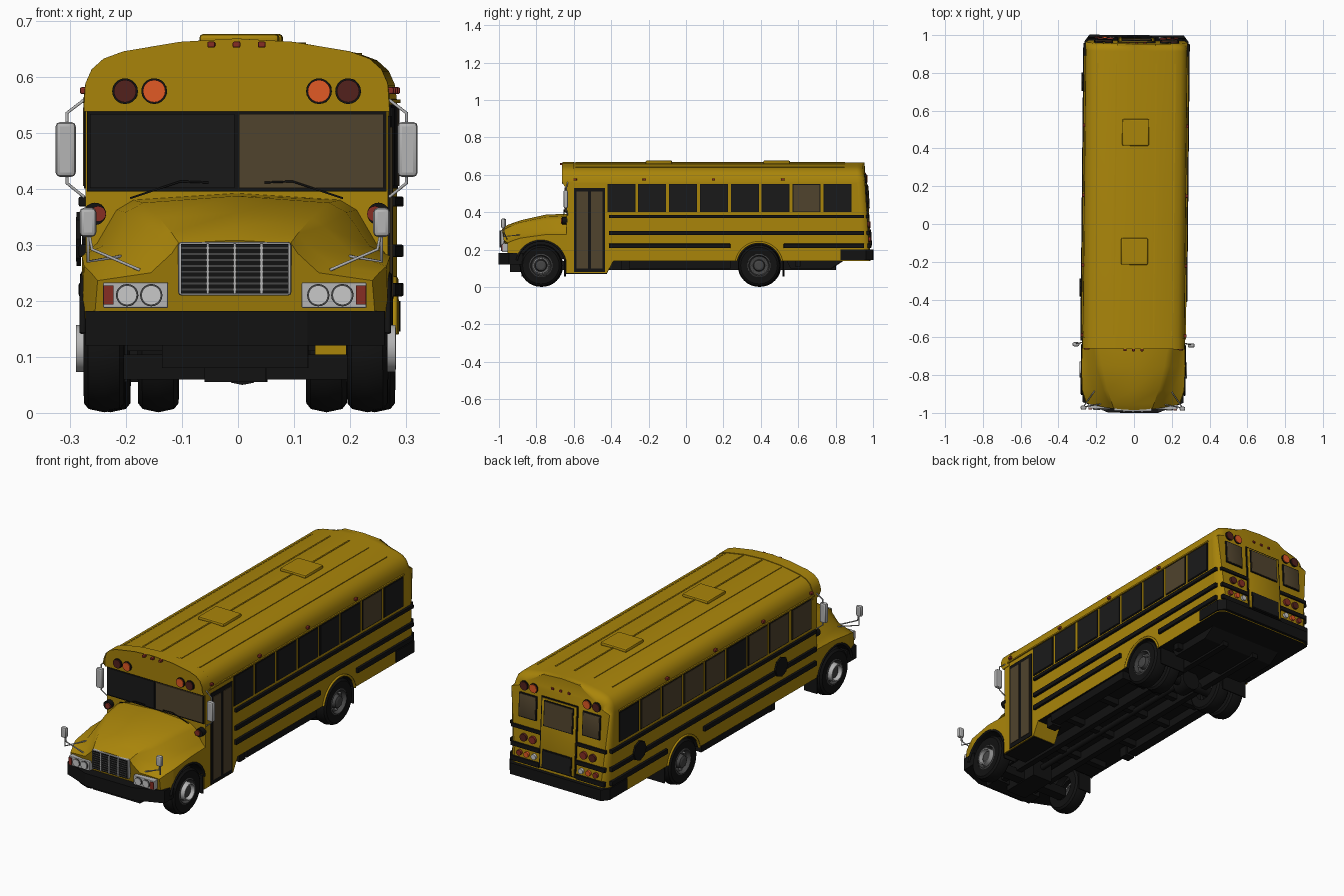
import bpy, bmesh, math
from mathutils import Matrix, Vector

old = bpy.data.objects.get("Cube")
if old:
    bpy.data.objects.remove(old)

# The whole vehicle stands very slightly turned about z
TURN = Matrix.Translation((0.004, 0, 0)) @ Matrix.Rotation(-0.01, 4, 'Z')
COLOURS = dict(
    yellow=(0.4, 0.235, 0.003), black=(0.006, 0.006, 0.006), dark_glass=(0.01, 0.01, 0.01),
    bronze_glass=(0.08, 0.056, 0.026), light_grey=(0.46, 0.46, 0.46), steel=(0.06, 0.06, 0.06),
    red=(0.24, 0.026, 0.017), orange=(0.75, 0.1, 0.018), maroon=(0.085, 0.015, 0.012),
    white_lens=(0.58, 0.58, 0.58))
MATS = {}
for key, rgb in COLOURS.items():
    m = bpy.data.materials.new(key)
    m.use_nodes = True
    m.diffuse_color = (*rgb, 1)
    m.node_tree.nodes["Principled BSDF"].inputs["Base Color"].default_value = (*rgb, 1)
    MATS[key] = m


def finish(name, bm, *mats):
    """Smooth curved faces, keep flat walls flat and creases sharp."""
    bmesh.ops.recalc_face_normals(bm, faces=bm.faces)
    bm.normal_update()
    for f in bm.faces:
        f.smooth = max(abs(c) for c in f.normal) < 0.999
    for e in bm.edges:
        e.smooth = e.calc_face_angle(0) < math.radians(35)
    bm.transform(TURN)
    me = bpy.data.meshes.new(name)
    bm.to_mesh(me)
    bm.free()
    for k in mats:
        me.materials.append(MATS[k])
    ob = bpy.data.objects.new(name, me)
    bpy.context.collection.objects.link(ob)
    return ob


def box(name, centre, size, mat, bevel=0, lean=0):
    bm = bmesh.new()
    bmesh.ops.create_cube(bm, size=1)
    bm.transform(Matrix.Diagonal((*size, 1)))
    if bevel:
        bmesh.ops.bevel(bm, geom=bm.edges[:], offset=bevel, segments=2, profile=0.5, affect='EDGES')
    bm.transform(Matrix.Translation(centre) @ Matrix.Rotation(lean, 4, 'X'))
    return finish(name, bm, mat)


def disc(name, centre, r, depth, axis, mat, seg=20):
    bm = bmesh.new()
    bmesh.ops.create_cone(bm, cap_ends=True, segments=seg, radius1=r, radius2=r, depth=depth)
    turn = Matrix.Rotation(math.pi / 2, 4, {'x': 'Y', 'y': 'X'}[axis])
    bm.transform(Matrix.Translation(centre) @ turn)
    return finish(name, bm, mat)


def prism(name, pts, axis, a, b, mat):
    put = {'x': lambda p, t: (t, *p), 'z': lambda p, t: (*p, t)}[axis]
    bm = bmesh.new()
    face = bm.faces.new([bm.verts.new(put(p, a)) for p in pts])
    ext = bmesh.ops.extrude_face_region(bm, geom=[face])["geom"]
    move = Vector(put((0, 0), b - a))
    bmesh.ops.translate(bm, verts=[v for v in ext if isinstance(v, bmesh.types.BMVert)], vec=move)
    return finish(name, bm, mat)


def loft(sections):
    """Half profiles (x, z) at each y, mirrored and skinned into a closed solid."""
    bm = bmesh.new()
    rings = []
    for y, half in sections:
        ring = half + [(-x, z) for x, z in reversed(half) if x > 0]
        rings.append([bm.verts.new((x, y, z)) for x, z in ring])
    n = len(rings[0])
    for r0, r1 in zip(rings, rings[1:]):
        for i in range(n):
            bm.faces.new((r0[i], r0[(i + 1) % n], r1[(i + 1) % n], r1[i]))
    return bm, bm.faces.new(rings[0]), bm.faces.new(rings[-1])


def tube(name, pts, r, mat):
    cu = bpy.data.curves.new(name, 'CURVE')
    cu.dimensions, cu.bevel_depth, cu.bevel_resolution = '3D', r, 1
    sp = cu.splines.new('POLY')
    sp.points.add(len(pts) - 1)
    for p, q in zip(sp.points, pts):
        p.co = (*q, 1)
    cu.materials.append(MATS[mat])
    ob = bpy.data.objects.new(name, cu)
    ob.matrix_world = TURN
    bpy.context.collection.objects.link(ob)


def lathe(name, profile, centre, side, mat, steps=32):
    bm = bmesh.new()
    vs = [bm.verts.new((side * t, 0, r)) for r, t in profile]
    es = [bm.edges.new(p) for p in zip(vs, vs[1:])]
    bmesh.ops.spin(bm, geom=vs + es, cent=(0, 0, 0), axis=(1, 0, 0), angle=2 * math.pi, steps=steps)
    bmesh.ops.remove_doubles(bm, verts=bm.verts, dist=1e-5)
    bm.transform(Matrix.Translation(centre))
    finish(name, bm, mat)


def cut_arches(ob, y, radius):
    for s in (1, -1):
        cutter = disc("wheel_arch_cutter", (s * 0.23, y, 0.115), radius, 0.25, 'x', "black", 32)
        for p in cutter.data.polygons:
            p.material_index = 1
        cutter.data.materials.append(MATS["black"])
        cutter.hide_render = True
        cutter.hide_viewport = True
        mod = ob.modifiers.new("arch", 'BOOLEAN')
        mod.object, mod.operation, mod.solver = cutter, 'DIFFERENCE', 'EXACT'


FRONT, REAR, ZW = -0.773, 0.393, 0.115
ROOF = [(0.27, 0.56), (0.267, 0.585), (0.256, 0.61), (0.235, 0.629), (0.2, 0.642), (0.1, 0.659), (0, 0.665)]

# Passenger body with rounded, leaning rear
bm, _, back = loft([(-0.635, [(0.27, 0.14)] + ROOF), (0.985, [(0.27, 0.14)] + ROOF)])
edges = [e for e in back.edges if max(v.co.z for v in e.verts) > 0.15]
bmesh.ops.bevel(bm, geom=edges, offset=0.04, segments=5, profile=0.5, affect='EDGES')
for v in bm.verts:
    if v.co.y > 0.9:
        v.co.y -= 0.06 * (v.co.z - 0.14)
for f in bm.faces:
    f.material_index = int(max(v.co.z for v in f.verts) < 0.15)
cut_arches(finish("body", bm, "yellow", "black"), REAR, 0.122)

# Front roof cap: rounded brow around a recessed lamp panel
cap = [(x * 1.01, z + 0.003) for x, z in [(0.27, 0.535)] + ROOF]
bm, face, _ = loft([(-0.67, cap), (-0.6, cap)])
rim_edges = [e for e in face.edges if max(v.co.z for v in e.verts) > 0.54]
bmesh.ops.inset_region(bm, faces=[face], thickness=0.024)
for v in face.verts:
    v.co.y += 0.02
    if v.co.z < 0.57:
        v.co.z = 0.54
bmesh.ops.bevel(bm, geom=rim_edges, offset=0.009, segments=3, profile=0.5, affect='EDGES')
for v in bm.verts:
    if v.co.y < -0.62 and v.co.z < 0.56:
        v.co.y = max(v.co.y, -0.647)
finish("front_roof_cap", bm, "yellow")

# Hood and fenders
hood_sections = [
    (-0.63, [(.27, .15), (.27, .28), (.25, .302), (.215, .362), (.185, .38), (0, .392)]),
    (-0.75, [(.275, .15), (.275, .28), (.238, .298), (.197, .358), (.165, .375), (0, .387)]),
    (-0.88, [(.273, .15), (.27, .262), (.21, .281), (.157, .333), (.135, .347), (0, .358)]),
    (-0.955, [(.262, .17), (.257, .25), (.175, .263), (.127, .3), (.112, .32), (0, .332)]),
    (-0.985, [(.25, .175), (.245, .236), (.15, .25), (.112, .285), (.1, .303), (0, .308)])]
bm, _, _ = loft(hood_sections)
for v in bm.verts:
    if v.co.y < -0.9:
        v.co.y += 0.04 * (v.co.x / 0.27) ** 2
for f in bm.faces:
    f.material_index = int(max(v.co.z for v in f.verts) < 0.18)
cut_arches(finish("hood", bm, "yellow", "black"), FRONT, 0.128)

# Roof ribs, hatches and marker lamps
for x, z in ((0, .665), (.105, .658), (-.105, .658), (.205, .64), (-.205, .64)):
    box("roof_rib", (x, 0.13, z), (0.007, 1.44, 0.005), "yellow")
for y in (-0.145, 0.485):
    box("roof_hatch", (0, y, 0.667), (0.142, 0.142, 0.018), "yellow", 0.007)
for x in (-0.045, 0, 0.045):
    box("front_marker", (x, -0.664, 0.657), (0.014, 0.02, 0.011), "red", 0.003)
    box("rear_marker", (x, 0.955, 0.605), (0.014, 0.016, 0.011), "red", 0.003)

# Windshield and wipers
box("windshield_gasket", (0, -0.637, 0.467), (0.534, 0.008, 0.144), "black")
for s, glass in ((-1, "dark_glass"), (1, "bronze_glass")):
    box("windshield", (s * 0.133, -0.642, 0.467), (0.258, 0.008, 0.132), glass)
    tube("wiper", [(s * .19, -.652, .383), (s * .1, -.653, .413), (s * .05, -.653, .411)], .002, "black")

# Grille
box("grille_frame", (0, -0.981, 0.257), (0.202, 0.02, 0.096), "light_grey", 0.006)
box("grille_back", (0, -0.99, 0.257), (0.192, 0.006, 0.088), "black")
for i in range(8):
    box("grille_slat", (0, -0.992, 0.22 + i * 0.0106), (0.19, 0.006, 0.0035), "steel")
for x in (-0.048, 0, 0.048):
    box("grille_bar", (x, -0.993, 0.257), (0.005, 0.008, 0.09), "light_grey")

# Front bumper and plate
prism("front_bumper", [(.267, -.87), (.267, -.945), (.13, -1), (-.13, -1), (-.267, -.945), (-.267, -.87)],
      'z', 0.12, 0.182, "black")
box("bumper_plate", (0, -0.995, 0.133), (0.13, 0.01, 0.022), "black")
box("front_crossmember", (0, -0.9, 0.1), (0.26, 0.08, 0.04), "black")

PITCH = 0.165
PANES = {1: "ddddddbd", -1: "bbdbbbbd"}
for s in (1, -1):
    # Lamps on the front
    box("headlight_bezel", (s * 0.177, -0.965, 0.21), (0.116, 0.03, 0.046), "light_grey", 0.003)
    for x in (0.149, 0.192):
        disc("headlight_ring", (s * x, -0.98, 0.21), 0.02, 0.006, 'y', "steel")
        disc("headlight", (s * x, -0.982, 0.21), 0.0175, 0.008, 'y', "white_lens")
    box("front_side_lamp", (s * 0.225, -0.98, 0.21), (0.018, 0.008, 0.034), "red")
    for x, mat in ((0.147, "orange"), (0.199, "maroon")):
        for tag, y, z in (("front", -0.651, 0.574), ("rear", 0.958, 0.58)):
            disc(tag + "_warning_ring", (s * x, y, z), 0.023, 0.012, 'y', "black")
            disc(tag + "_warning_lamp", (s * x, y, z), 0.02, 0.02, 'y', mat)
    disc("turn_lamp_housing", (s * 0.253, -0.645, 0.355), 0.02, 0.03, 'y', "black")
    disc("turn_lamp", (s * 0.247, -0.66, 0.355), 0.014, 0.012, 'y', "red")

    # Mirrors
    box("side_mirror", (s * 0.305, -0.64, 0.47), (0.036, 0.022, 0.098), "light_grey", 0.008)
    tube("side_mirror_arm", [(s * .27, -.63, .56), (s * .303, -.635, .535), (s * .303, -.635, .41),
                             (s * .272, -.63, .385)], .003, "light_grey")
    box("cross_mirror", (s * 0.262, -0.975, 0.34), (0.03, 0.022, 0.052), "light_grey", 0.008)
    tube("cross_mirror_arm", [(s * .17, -.955, .255), (s * .255, -.97, .292), (s * .262, -.97, .33)], .003, "light_grey")
    tube("cross_mirror_brace", [(s * .2, -.88, .28), (s * .262, -.97, .27), (s * .262, -.97, .33)], .003, "light_grey")

    # Side windows
    for i, code in enumerate(PANES[s]):
        y = -0.343 + PITCH * i
        box("window_frame", (s * 0.27, y, 0.475), (0.006, 0.15, 0.15), "black")
        box("side_window", (s * 0.271, y, 0.475), (0.008, 0.14, 0.14),
            "dark_glass" if code == "d" else "bronze_glass")

    # Rub rails, drip rail and side markers
    start = -0.41 if s > 0 else -0.62
    for z, h, spans in ((.377, .018, ((start, .955),)), (.289, .022, ((start, .955),)),
                        (.22, .024, ((start, .24), (.525, .955)))):
        for a, b in spans:
            box("rub_rail", (s * 0.273, (a + b) / 2, z), (0.018, b - a, h), "black", 0.003)
        box("rear_rub_rail", (s * 0.18, 0.985 - 0.06 * (z - 0.14), z), (0.16, 0.016, h), "black", 0.003)
    box("drip_rail", (s * 0.272, 0.14, 0.556), (0.01, 1.5, 0.007), "yellow")
    for y in (-0.59, -0.22, 0.15, 0.52):
        box("side_marker", (s * 0.272, y, 0.575), (0.016, 0.018, 0.012), "red", 0.003)

    # Wheel arch trims
    for y, r in ((FRONT, 0.132), (REAR, 0.124)):
        arc = [math.radians(12 + 6.5 * k) for k in range(25)]
        tube("arch_trim", [(s * .272, y + r * math.cos(a), ZW + r * math.sin(a)) for a in arc], .006,
             "yellow" if y > 0 else "black")

    # Wheels: single front, double rear
    tyre = [(.06, -.036), (.098, -.036), (.108, -.028), (.114, 0), (.108, .028), (.098, .036), (.062, .034), (.058, .0)]
    rim = [(.063, .033), (.056, .036), (.05, .015), (.032, .012), (.028, .034), (.018, .038), (0, .038)]
    for name, x, y in (("front", .235, FRONT), ("rear", .236, REAR), ("rear_inner", .15, REAR)):
        lathe(name + "_tyre", tyre, (s * x, y, ZW), s, "black")
        lathe(name + "_rim", rim, (s * x, y, ZW), s, "steel", 24)
        for k in range(8):
            a = k * math.pi / 4
            disc("wheel_nut", (s * (x + .018), y + .041 * math.cos(a), ZW + .041 * math.sin(a)), .004, .012, 'x', "light_grey", 6)
    lathe("front_hub_ring", [(.043, .012), (.042, .05), (.036, .05), (.034, .012)], (s * .235, FRONT, ZW), s, "light_grey")

    # Rear windows and tail lamps
    box("rear_window_frame", (s * 0.175, 0.962, 0.485), (0.1, 0.016, 0.12), "black", 0.004, 0.06)
    box("rear_window", (s * 0.175, 0.963, 0.485), (0.09, 0.018, 0.11), "bronze_glass", 0.004, 0.06)
    for x, mat in ((0.14, "red"), (0.19, "maroon")):
        disc("brake_lamp", (s * x, 0.975, 0.333), 0.018, 0.02, 'y', mat)
    for x, mat in ((0.13, "white_lens"), (0.17, "orange"), (0.21, "red")):
        disc("tail_lamp", (s * x, 0.98, 0.255), 0.013, 0.02, 'y', mat)

    # Chassis rails, mud flaps and side boxes
    box("chassis_rail", (s * 0.09, -0.05, 0.115), (0.03, 1.7, 0.05), "black")
    box("side_sill", (s * 0.235, -0.03, 0.12), (0.05, 0.54, 0.04), "black")
    box("sill_bracket", (s * 0.225, -0.32, 0.115), (0.05, 0.045, 0.05), "black")
    box("rear_mud_flap", (s * 0.19, 0.522, 0.1), (0.14, 0.006, 0.09), "black")
    box("front_mud_flap", (s * 0.23, -0.646, 0.1), (0.07, 0.006, 0.09), "black")

# Emergency door at the rear
box("rear_door_seam", (0, 0.97, 0.385), (0.2, 0.012, 0.345), "black", 0, 0.06)
box("rear_door", (0, 0.971, 0.385), (0.19, 0.016, 0.335), "yellow", 0.003, 0.06)
for name, z, h, mat in (("rear_door_window", .482, .115, "bronze_glass"), ("rear_door_panel", .262, .08, "dark_glass")):
    y = 0.994 - 0.06 * (z - 0.14)
    box(name + "_frame", (0, y - 0.002, z), (0.162, 0.01, h + 0.01), "black", 0, 0.06)
    box(name, (0, y, z), (0.152, 0.01, h), mat, 0, 0.06)

# Rear bumper
prism("rear_bumper", [(-.276, .83), (.276, .83), (.276, .965), (.25, 1), (-.25, 1), (-.276, .965)], 'z', 0.145, 0.2, "black")

# Entrance door with step well, driver window opposite
prism("step_well", [(-.64, .075), (-.42, .075), (-.385, .14), (-.385, .15), (-.64, .15)], 'x', 0.14, 0.27, "yellow")
box("step_underside", (0.202, -0.53, 0.074), (0.124, 0.216, 0.006), "black")
box("door_frame", (0.27, -0.513, 0.305), (0.008, 0.166, 0.45), "black")
for y in (-0.552, -0.474):
    box("door_pane", (0.273, y, 0.305), (0.008, 0.06, 0.41), "bronze_glass")
box("driver_window_frame", (-0.27, -0.515, 0.475), (0.006, 0.15, 0.15), "black")
box("driver_window", (-0.271, -0.515, 0.475), (0.008, 0.14, 0.14), "bronze_glass")
for y in (-0.34, 0.75):
    disc("stop_paddle", (-0.285, y, 0.31), 0.048, 0.008, 'x', "black", 8)

# Underside
for y in (-0.5, -0.25, 0, 0.22, 0.6):
    box("cross_beam", (0, y, 0.125), (0.46, 0.03, 0.03), "black")
box("front_axle_beam", (0, FRONT, 0.082), (0.4, 0.05, 0.044), "black")
disc("rear_axle", (0, REAR, 0.1), 0.025, 0.42, 'x', "black", 12)
disc("differential", (0, REAR, 0.1), 0.05, 0.08, 'y', "black", 16)
disc("drive_shaft", (0, -0.2, 0.115), 0.014, 1.15, 'y', "black", 12)
prism("fuel_tank", [(.54, .14), (.56, .1), (.78, .1), (.84, .14)], 'x', -0.2, 0.2, "black")
box("engine_pan", (0, -0.78, 0.1), (0.11, 0.2, 0.09), "black")
